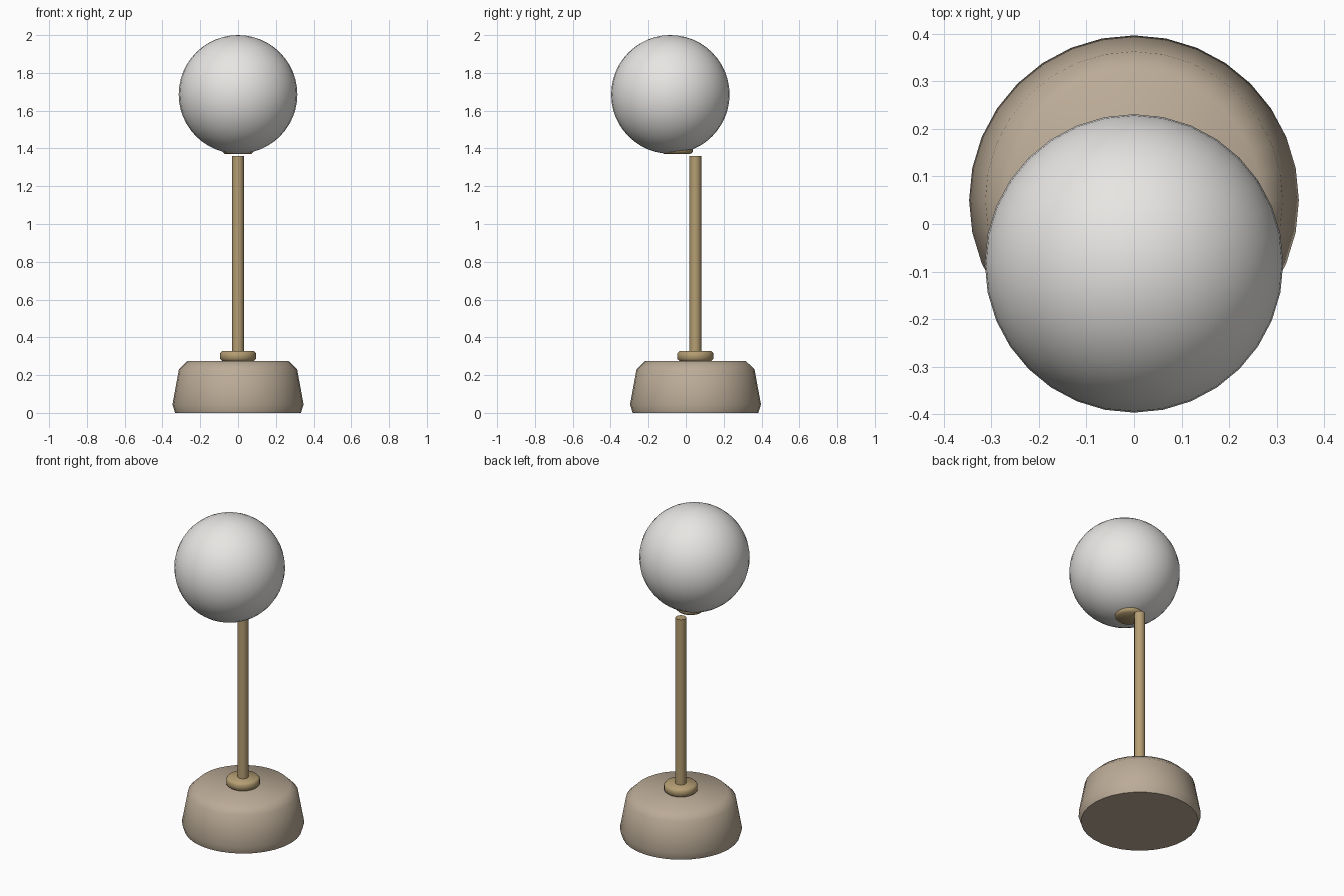
import bpy
import math

cube = bpy.data.objects.get("Cube")
if cube:
    bpy.data.objects.remove(cube, do_unlink=True)


def material(name, rgb):
    mat = bpy.data.materials.new(name)
    mat.use_nodes = True
    mat.diffuse_color = (*rgb, 1)
    mat.node_tree.nodes["Principled BSDF"].inputs["Base Color"].default_value = (*rgb, 1)
    return mat


def finish(obj, name, mat):
    obj.name = name
    obj.data.materials.append(mat)
    bpy.ops.object.select_all(action="DESELECT")
    obj.select_set(True)
    bpy.context.view_layer.objects.active = obj
    bpy.ops.object.shade_smooth_by_angle(angle=math.radians(60))


def turned(name, profile, y, mat, sides=32):
    """Capped solid of revolution from (radius, height) pairs, bottom to top."""
    verts = [(r * math.sin(math.tau * i / sides), y + r * math.cos(math.tau * i / sides), z)
             for r, z in profile for i in range(sides)]
    faces = []
    for k in range(len(profile) - 1):
        a, b = k * sides, (k + 1) * sides
        for i in range(sides):
            j = (i + 1) % sides
            faces.append((a + j, a + i, b + i, b + j))
    last = (len(profile) - 1) * sides
    faces.append(tuple(range(sides)))
    faces.append(tuple(reversed(range(last, last + sides))))
    mesh = bpy.data.meshes.new(name)
    mesh.from_pydata(verts, [], faces)
    obj = bpy.data.objects.new(name, mesh)
    bpy.context.collection.objects.link(obj)
    finish(obj, name, mat)


taupe = material("taupe base", (0.50, 0.41, 0.31))
brass = material("brushed brass", (0.46, 0.34, 0.17))
glass = material("frosted white", (0.80, 0.79, 0.77))

STAND_Y = 0.05
GLOBE_Y = -0.083

# Heavy tapered foot
turned("base", [(0.333, 0), (0.347, 0.045), (0.313, 0.23), (0.267, 0.275)], STAND_Y, taupe)

# Rounded ring where the pole enters the foot
turned("pole_flange", [(0.08, 0.272), (0.095, 0.285), (0.095, 0.315), (0.085, 0.327)],
       STAND_Y, brass)

# Upright pole
turned("pole", [(0.031, 0.27), (0.031, 1.36)], STAND_Y, brass, sides=24)

# Fitting under the globe
turned("globe_collar", [(0.07, 1.371), (0.084, 1.384), (0.084, 1.41), (0.07, 1.42)],
       -0.046, brass)

# Globe shade
bpy.ops.mesh.primitive_uv_sphere_add(segments=32, ring_count=24, radius=0.314,
                                     location=(0, GLOBE_Y, 1.686))
finish(bpy.context.object, "globe_shade", glass)
